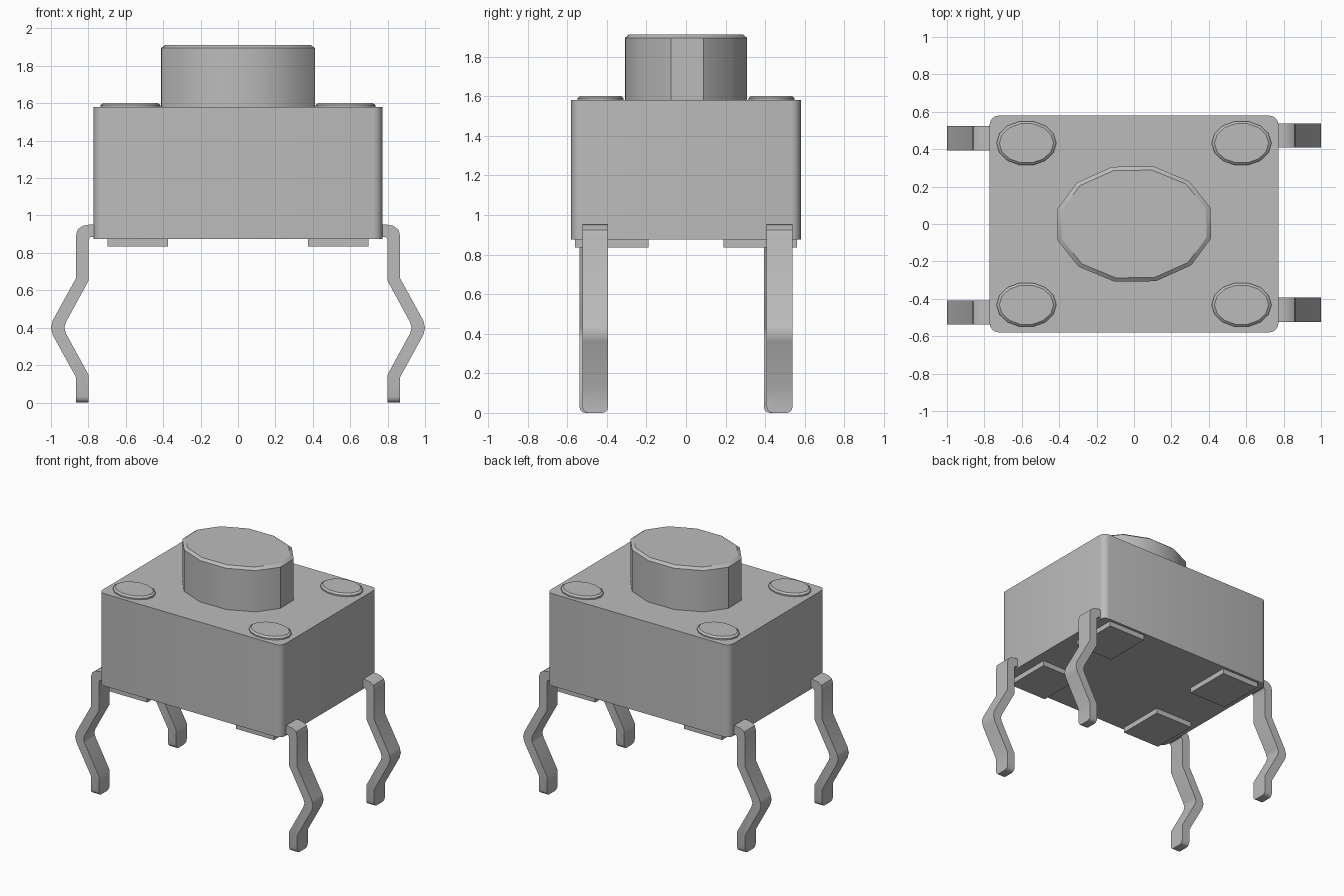
import bpy, bmesh, math

if "Cube" in bpy.data.objects:
    bpy.data.objects.remove(bpy.data.objects["Cube"])

# One grey for every part
grey = bpy.data.materials.new("plain grey")
grey.use_nodes = True
COLOUR = (0.5, 0.5, 0.5, 1)
grey.diffuse_color = COLOUR
grey.node_tree.nodes["Principled BSDF"].inputs["Base Color"].default_value = COLOUR


def finish(name, bm, angle=35):
    bmesh.ops.recalc_face_normals(bm, faces=bm.faces)
    mesh = bpy.data.meshes.new(name)
    bm.to_mesh(mesh)
    bm.free()
    mesh.materials.append(grey)
    obj = bpy.data.objects.new(name, mesh)
    bpy.context.collection.objects.link(obj)
    bpy.ops.object.select_all(action='DESELECT')
    obj.select_set(True)
    bpy.context.view_layer.objects.active = obj
    bpy.ops.object.shade_smooth_by_angle(angle=math.radians(angle))
    return obj


def box(name, x, y, z, corner=0):
    """Box from (min, max) ranges, with optional rounded upright edges."""
    bm = bmesh.new()
    bmesh.ops.create_cube(bm, size=1)
    for v in bm.verts:
        v.co = [r[0] if c < 0 else r[1] for c, r in zip(v.co, (x, y, z))]
    if corner:
        upright = [e for e in bm.edges if abs(e.verts[0].co.z - e.verts[1].co.z) > 0.01]
        bmesh.ops.bevel(bm, geom=upright, offset=corner, segments=4,
                        profile=0.5, affect='EDGES')
    return finish(name, bm)


def oval(name, cx, cy, rings, sides, phase=0):
    """Capped stack of elliptical rings given as (x radius, y radius, z)."""
    bm = bmesh.new()
    loops = []
    for rx, ry, z in rings:
        angles = [math.radians(phase) + math.tau * i / sides for i in range(sides)]
        loops.append([bm.verts.new((cx + rx * math.cos(a), cy + ry * math.sin(a), z))
                      for a in angles])
    for low, high in zip(loops, loops[1:]):
        for i in range(sides):
            j = (i + 1) % sides
            bm.faces.new((low[i], low[j], high[j], high[i]))
    bm.faces.new(loops[0])
    bm.faces.new(loops[-1])
    return finish(name, bm)


# Bent pin outline in x and z: outer side down, then inner side up
PIN = [(0.74, 0.95), (0.79, 0.952), (0.83, 0.945), (0.857, 0.925), (0.866, 0.895),
       (0.866, 0.665), (0.99, 0.44), (1.0, 0.4), (0.99, 0.36), (0.866, 0.135), (0.866, 0),
       (0.80, 0), (0.80, 0.15), (0.92, 0.37), (0.928, 0.4), (0.92, 0.43),
       (0.80, 0.65), (0.80, 0.87), (0.79, 0.885), (0.74, 0.885)]


def pin(name, side, cy):
    bm = bmesh.new()
    face = bm.faces.new([bm.verts.new((side * x, cy - 0.065, z)) for x, z in PIN])
    grown = bmesh.ops.extrude_face_region(bm, geom=[face])["geom"]
    for v in grown:
        if isinstance(v, bmesh.types.BMVert):
            v.co.y += 0.13
    # Rounded corners of the foot
    foot = [e for e in bm.edges if all(v.co.z < 0.001 for v in e.verts)
            and abs(e.verts[0].co.x - e.verts[1].co.x) > 0.01]
    bmesh.ops.bevel(bm, geom=foot, offset=0.03, segments=3, profile=0.5, affect='EDGES')
    finish(name, bm)


# Housing and push button
box("housing", (-0.772, 0.772), (-0.58, 0.58), (0.875, 1.58), corner=0.05)
oval("button", 0, 0, [(0.425, 0.318, 1.5), (0.425, 0.318, 1.895), (0.4, 0.297, 1.912)],
     12, phase=16)

for side, hand in ((1, "left"), (-1, "right")):
    for end, place in ((-1, "front"), (1, "back")):
        tag = f"{place}_{hand}"
        # Rivet heads on the top
        oval("rivet_" + tag, side * 0.575, end * 0.432,
             [(0.16, 0.12, 1.57), (0.16, 0.12, 1.59), (0.145, 0.107, 1.602)], 14)
        # Stand-off pads below
        xs = sorted((side * 0.375, side * 0.697))
        ys = sorted((end * 0.19, end * 0.56))
        box("pad_" + tag, xs, ys, (0.835, 0.88))
        # Pins, slightly staggered between the two sides
        pin("pin_" + tag, side, end * 0.466 + side * 0.007)
